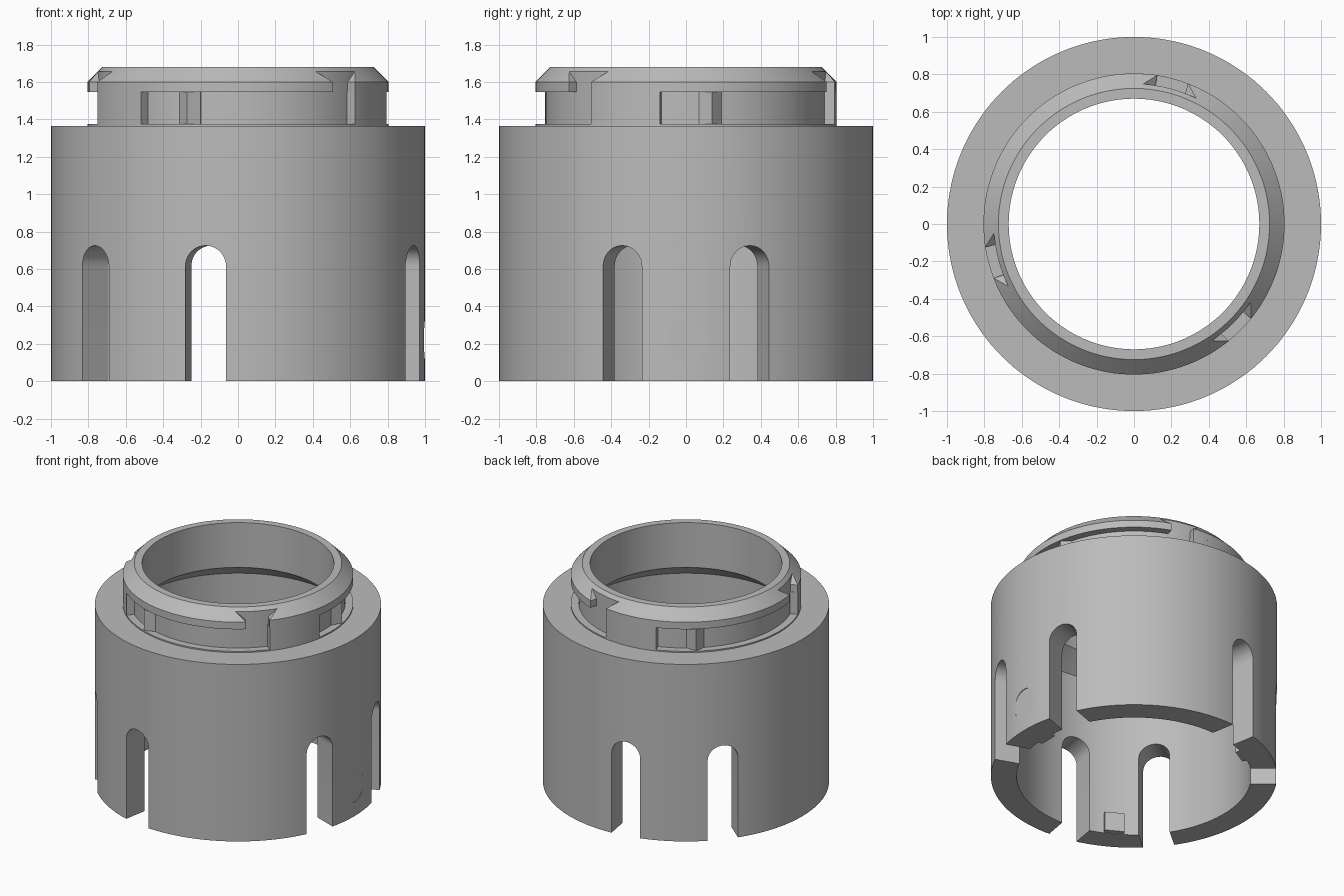
import bpy, bmesh, math
from mathutils import Matrix, Vector

cube = bpy.data.objects.get("Cube")
if cube:
    bpy.data.objects.remove(cube)

GREY = (0.5, 0.5, 0.5, 1)
metal = bpy.data.materials.new("plain grey")
metal.use_nodes = True
metal.diffuse_color = GREY
metal.node_tree.nodes["Principled BSDF"].inputs["Base Color"].default_value = GREY


def make(name, bm):
    bmesh.ops.remove_doubles(bm, verts=bm.verts, dist=1e-6)
    bmesh.ops.recalc_face_normals(bm, faces=bm.faces)
    mesh = bpy.data.meshes.new(name)
    bm.to_mesh(mesh)
    bm.free()
    mesh.materials.append(metal)
    obj = bpy.data.objects.new(name, mesh)
    bpy.context.collection.objects.link(obj)
    return obj


def sweep(bm, profile, start=0, end=360, steps=144):
    """Turn a closed (radius, z) profile about the z axis, in degrees."""
    full = end - start == 360
    rings = []
    for i in range(steps if full else steps + 1):
        a = math.radians(start + (end - start) * i / steps)
        rings.append([bm.verts.new((r * math.cos(a), r * math.sin(a), z)) for r, z in profile])
    n = len(profile)
    for i in range(steps):
        p, q = rings[i], rings[(i + 1) % len(rings)]
        for k in range(n):
            bm.faces.new((p[k], q[k], q[(k + 1) % n], p[(k + 1) % n]))
    if not full:
        bm.faces.new(rings[0])
        bm.faces.new(rings[-1])


def block(r0, r1, z0, z1):
    return [(r0, z0), (r1, z0), (r1, z1), (r0, z1)]


def prism(bm, outline, r0, r1, angle):
    """Extrude a (sideways, z) outline outward from radius r0 to r1."""
    turn = Matrix.Rotation(math.radians(angle), 4, "Z")
    a, b = [[bm.verts.new(turn @ Vector((r, s, z))) for s, z in outline] for r in (r0, r1)]
    n = len(outline)
    for k in range(n):
        bm.faces.new((a[k], a[(k + 1) % n], b[(k + 1) % n], b[k]))
    bm.faces.new(a)
    bm.faces.new(b)


def cut(obj, bm):
    cutter = make("cutter", bm)
    cutter.hide_render = True
    mod = obj.modifiers.new("cut", "BOOLEAN")
    mod.operation = "DIFFERENCE"
    mod.solver = "EXACT"
    mod.object = cutter
    bpy.context.view_layer.objects.active = obj
    bpy.ops.object.modifier_apply(modifier=mod.name)
    bpy.data.objects.remove(cutter)


def arc(radius, z, start, end, steps):
    angles = [math.radians(start + (end - start) * i / steps) for i in range(steps + 1)]
    return [(radius * math.cos(a), z + radius * math.sin(a)) for a in angles]


THIRDS = (0, 120, 240)
NECK, RIM = 0.75, 0.805
TRACK_LOW, TRACK_TOP = 1.375, 1.545

# Main sleeve with neck, hollow inside
bm = bmesh.new()
sweep(bm, [(0.82, 0), (1, 0), (1, 1.365), (NECK, 1.365), (NECK, 1.655),
           (0.725, 1.68), (0.67, 1.68), (0.67, 1.335), (0.82, 1.22)])
sleeve = make("sleeve", bm)

# Arched slots, in three pairs
bm = bmesh.new()
for third in THIRDS:
    for side in (-20, 20):
        prism(bm, [(-0.11, -0.1), (0.11, -0.1)] + arc(0.11, 0.615, 0, 180, 20), 0.7, 1.1, third + side)
cut(sleeve, bm)

# Round flat marker
bm = bmesh.new()
prism(bm, arc(0.112, 0.22, 0, 350, 35), 0.9945, 1.1, 0)
cut(sleeve, bm)

# Chamfered locking flange with three funnel-shaped notches
bm = bmesh.new()
sweep(bm, [(NECK, TRACK_TOP), (RIM, TRACK_TOP), (RIM, 1.6), (NECK, 1.655)])
flange = make("locking_flange", bm)
bm = bmesh.new()
half = [(0.084, 1.5), (0.084, 1.6), (0.175, 1.68)]
for third in THIRDS:
    prism(bm, half + [(-s, z) for s, z in reversed(half)], 0.6, 0.9, third + 75)
cut(flange, bm)

# Thin ring on the shoulder
bm = bmesh.new()
sweep(bm, block(NECK - 0.01, RIM, 1.36, TRACK_LOW))
ring = make("shoulder_ring", bm)

# Stops and ramped detents in the track below the flange
bm = bmesh.new()
for third in THIRDS:
    sweep(bm, block(NECK - 0.01, RIM, TRACK_LOW - 0.005, TRACK_TOP), third - 39, third - 10, 12)
stops = make("track_stops", bm)

bm = bmesh.new()
for third in THIRDS:
    outline = []
    for r, deg in ((0.72, 5.3), (NECK, 5.3), (RIM - 0.004, 10), (NECK, 14.6), (0.72, 14.6)):
        a = math.radians(third + deg)
        outline.append((r * math.cos(a), r * math.sin(a)))
    face = bm.faces.new([bm.verts.new((x, y, TRACK_LOW - 0.005)) for x, y in outline])
    top = bmesh.ops.extrude_face_region(bm, geom=[face])["geom"]
    bmesh.ops.translate(bm, vec=(0, 0, TRACK_TOP - TRACK_LOW + 0.005),
                        verts=[v for v in top if isinstance(v, bmesh.types.BMVert)])
detents = make("track_detents", bm)

# Small inner lugs at the bottom edge
bm = bmesh.new()
for third in THIRDS:
    prism(bm, [(-0.07, 0.003), (0.07, 0.003), (0.07, 0.15), (-0.07, 0.15)], 0.78, 0.84, third)
lugs = make("inner_lugs", bm)

# Smooth curved walls, keep hard edges
for obj in (sleeve, flange, ring, stops, detents, lugs):
    bpy.ops.object.select_all(action="DESELECT")
    obj.select_set(True)
    bpy.context.view_layer.objects.active = obj
    bpy.ops.object.shade_smooth_by_angle(angle=math.radians(25))
